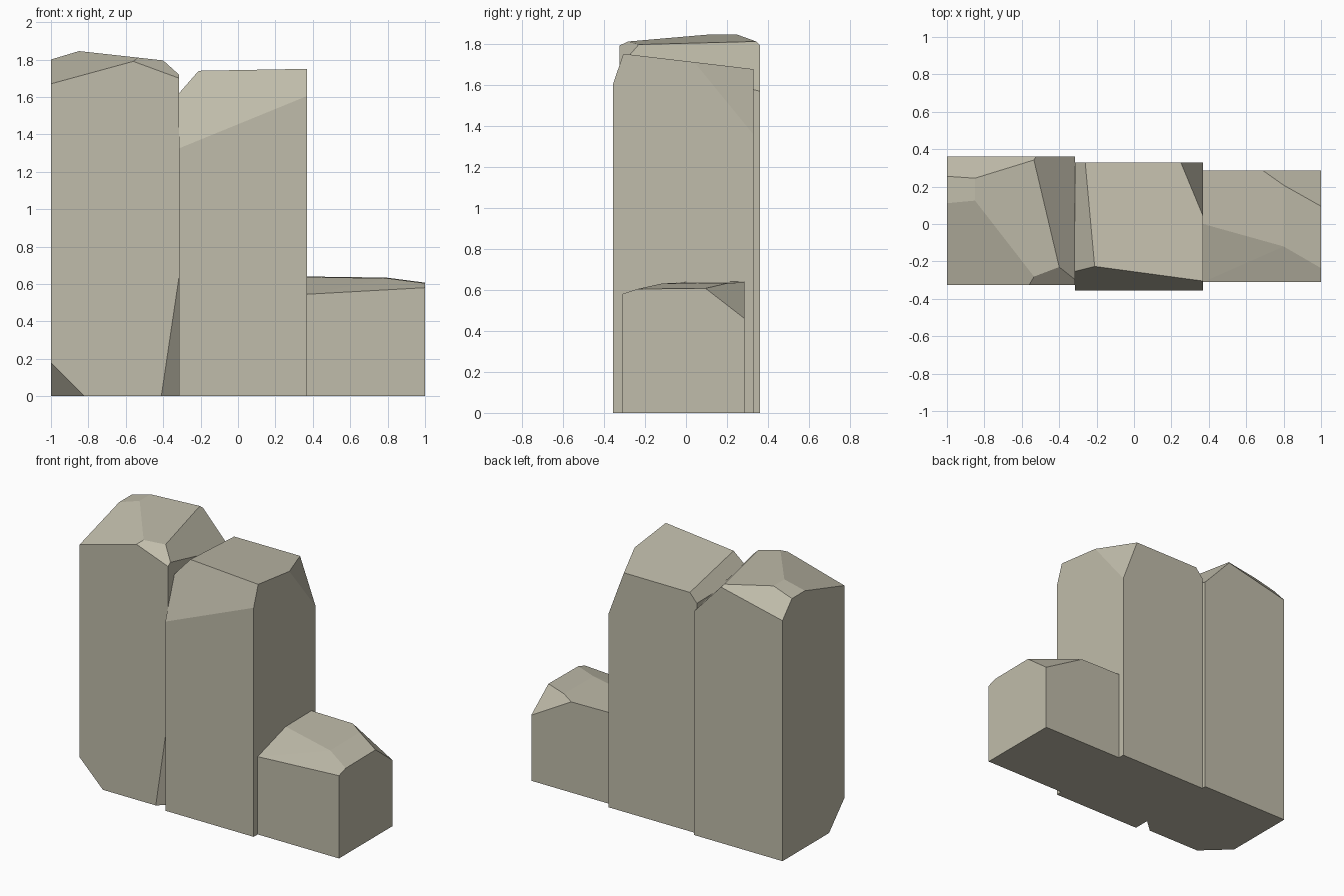
import bpy, bmesh
from mathutils import Vector

cube = bpy.data.objects.get("Cube")
if cube:
    bpy.data.objects.remove(cube, do_unlink=True)

STONE_COLOR = (0.53, 0.505, 0.405, 1)
stone = bpy.data.materials.new("pale_stone")
stone.use_nodes = True
stone.diffuse_color = STONE_COLOR
shader = stone.node_tree.nodes["Principled BSDF"]
shader.inputs["Base Color"].default_value = STONE_COLOR
shader.inputs["Roughness"].default_value = 0.9


def chiseled_block(name, low, high, cuts):
    """Box between two corners, sliced by planes given as three points each."""
    low, high = Vector(low), Vector(high)
    center = (low + high) / 2
    bm = bmesh.new()
    bmesh.ops.create_cube(bm, size=1)
    bmesh.ops.scale(bm, vec=high - low, verts=bm.verts)
    bmesh.ops.translate(bm, vec=center, verts=bm.verts)
    for points in cuts:
        a, b, c = map(Vector, points)
        normal = (b - a).cross(c - a).normalized()
        if normal.dot(center - a) > 0:
            normal.negate()
        geom = bm.verts[:] + bm.edges[:] + bm.faces[:]
        bmesh.ops.bisect_plane(bm, geom=geom, dist=1e-5, plane_co=a,
                               plane_no=normal, clear_outer=True)
        rim = [e for e in bm.edges if e.is_boundary]
        if rim:
            bmesh.ops.holes_fill(bm, edges=rim, sides=0)
    bmesh.ops.recalc_face_normals(bm, faces=bm.faces)
    mesh = bpy.data.meshes.new(name)
    bm.to_mesh(mesh)
    bm.free()
    mesh.materials.append(stone)
    obj = bpy.data.objects.new(name, mesh)
    bpy.context.collection.objects.link(obj)
    return obj


# Tall column: faceted peak and two chipped bottom corners
chiseled_block("tall_column", (-1, -.325, 0), (-.315, .36, 1.9), [
    [(-1, -.325, 1.67), (-.56, -.325, 1.79), (-.85, .125, 1.845)],
    [(-1, .115, 1.8), (-.85, .125, 1.845), (-.85, .245, 1.845)],
    [(-.85, .125, 1.845), (-.85, .245, 1.845), (-.4, -.23, 1.795)],
    [(-1, .255, 1.8), (-.85, .245, 1.845), (-1, .36, 1.685)],
    [(-.53, .34, 1.805), (-.4, -.23, 1.795), (-.315, .36, 1.568)],
    [(-.56, -.325, 1.79), (-.315, -.325, 1.7), (-.4, -.23, 1.795)],
    [(-1, -.325, .18), (-.82, -.325, 0), (-1, -.156, 0)],
    [(-.41, -.325, 0), (-.315, -.325, .64), (-.315, -.24, 0)],
])

# Middle column: steep front bevel, sloping top, chipped sides
chiseled_block("middle_column", (-.315, -.355, 0), (.37, .33, 1.85), [
    [(-.315, -.355, 1.325), (.37, -.355, 1.605), (.37, -.305, 1.75)],
    [(.37, -.305, 1.75), (-.21, -.23, 1.74), (.25, .33, 1.675)],
    [(.37, .04, 1.71), (.25, .33, 1.675), (.37, .33, 1.355)],
    [(-.21, -.23, 1.74), (-.26, .33, 1.675), (-.315, -.26, 1.62)],
])

# Low block: shallow facets around a flat top
chiseled_block("low_block", (.37, -.31, 0), (1, .285, .7), [
    [(.37, -.31, .545), (1, -.31, .58), (.8, -.12, .63)],
    [(.37, -.31, .545), (.8, -.12, .63), (.37, 0, .637)],
    [(.37, 0, .637), (.8, -.12, .63), (.8, .19, .633)],
    [(.8, -.12, .63), (.8, .19, .633), (1, .095, .607)],
    [(1, .095, .607), (1, .285, .46), (.7, .285, .63)],
])
